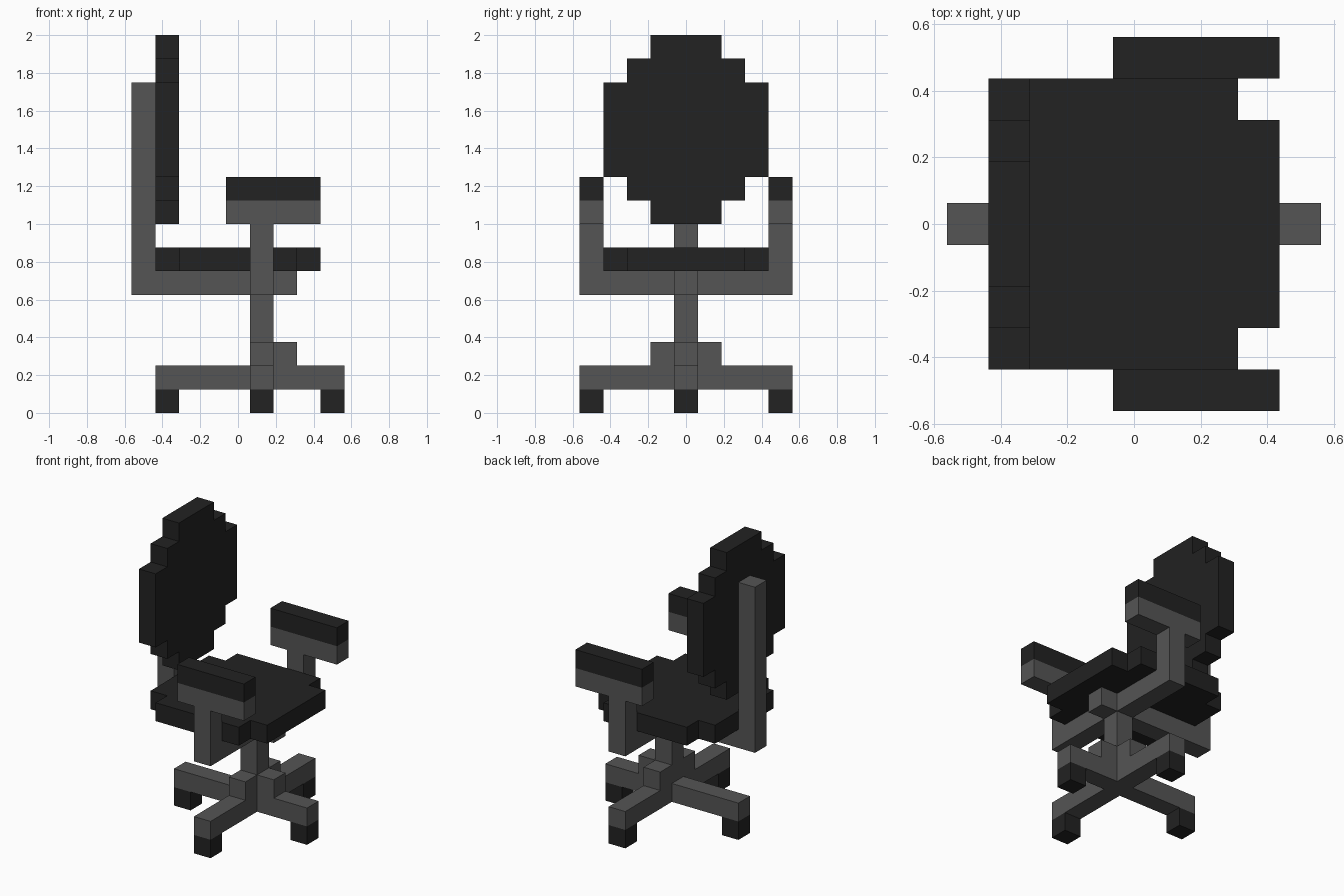
import bpy
import bmesh

U = 0.0625  # half of one block; all coordinates below are in this unit

cube = bpy.data.objects.get("Cube")
if cube:
    bpy.data.objects.remove(cube, do_unlink=True)


def make_material(name, value):
    mat = bpy.data.materials.new(name)
    mat.use_nodes = True
    colour = (value, value, value, 1)
    mat.diffuse_color = colour
    mat.node_tree.nodes["Principled BSDF"].inputs["Base Color"].default_value = colour
    return mat


BLACK = make_material("black padding", 0.016)
GREY = make_material("grey frame", 0.09)


def prism(name, outline, depth, mat):
    """Extrude a flat closed outline along the vector depth."""
    bm = bmesh.new()
    face = bm.faces.new([bm.verts.new(p) for p in outline])
    new = bmesh.ops.extrude_face_region(bm, geom=[face])["geom"]
    bmesh.ops.translate(bm, vec=depth, verts=[v for v in new if isinstance(v, bmesh.types.BMVert)])
    bmesh.ops.recalc_face_normals(bm, faces=bm.faces)
    bmesh.ops.scale(bm, vec=(U, U, U), verts=bm.verts)
    mesh = bpy.data.meshes.new(name)
    bm.to_mesh(mesh)
    bm.free()
    mesh.materials.append(mat)
    obj = bpy.data.objects.new(name, mesh)
    bpy.context.collection.objects.link(obj)
    return obj


def box(name, x, y, z, mat):
    base = [(x[0], y[0], z[0]), (x[1], y[0], z[0]), (x[1], y[1], z[0]), (x[0], y[1], z[0])]
    return prism(name, base, (0, 0, z[1] - z[0]), mat)


def stepped(quarter):
    """Mirror one quarter of a stepped outline into a closed loop."""
    right = quarter + [(a, -b) for a, b in reversed(quarter)]
    return right + [(-a, b) for a, b in reversed(right)]


# Seat and backrest cushions with stepped corners
seat = stepped([(5, 7), (5, 5), (7, 5)])
prism("seat", [(a, b, 12) for a, b in seat], (0, 0, 2), BLACK)
back = stepped([(3, 8), (3, 6), (5, 6), (5, 4), (7, 4)])
prism("backrest", [(-7, a, b + 24) for a, b in back], (2, 0, 0), BLACK)

# Centre column, seat beam and upright behind the backrest
MID = (-1, 1)
STEM = (1, 3)
box("column", STEM, MID, (2, 12), GREY)
box("seat_beam_front", (3, 5), MID, (10, 12), GREY)
box("seat_beam_back", (-7, 1), MID, (10, 12), GREY)
box("back_upright", (-9, -7), MID, (10, 28), GREY)

# Base legs and casters running along x
box("front_leg", (3, 9), MID, (2, 4), GREY)
box("back_leg", (-7, 1), MID, (2, 4), GREY)
box("front_hub_block", (3, 5), MID, (4, 6), GREY)
box("front_caster", (7, 9), MID, (0, 2), BLACK)
box("back_caster", (-7, -5), MID, (0, 2), BLACK)

# Side legs and armrests, mirrored across y
for side, s in (("left", 1), ("right", -1)):
    def span(a, b):
        return tuple(sorted((a * s, b * s)))

    outer = span(7, 9)
    box(side + "_leg", STEM, span(1, 9), (2, 4), GREY)
    box(side + "_hub_block", STEM, span(1, 3), (4, 6), GREY)
    box(side + "_caster", STEM, outer, (0, 2), BLACK)
    box(side + "_arm_beam", STEM, span(1, 7), (10, 12), GREY)
    box(side + "_arm_post", STEM, outer, (10, 16), GREY)
    box(side + "_armrest_support", (-1, 7), outer, (16, 18), GREY)
    box(side + "_armrest_pad", (-1, 7), outer, (18, 20), BLACK)
